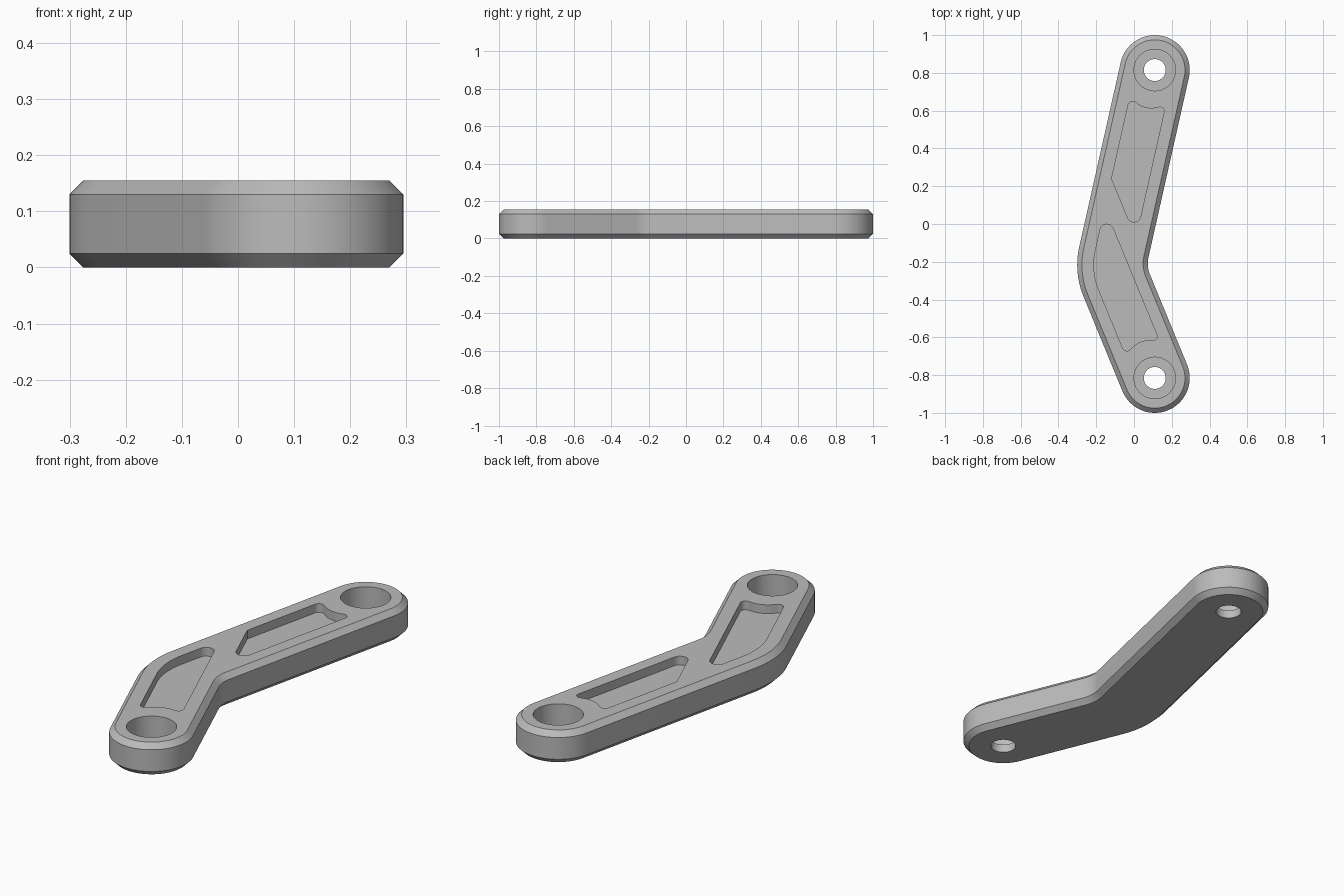
import bpy, bmesh, math
from mathutils import Vector

if "Cube" in bpy.data.objects:
    bpy.data.objects.remove(bpy.data.objects["Cube"])

# Main dimensions
WIDTH, HEIGHT, CHAMFER = 0.185, 0.155, 0.025
BORE, HOLE, BORE_FLOOR = 0.11, 0.058, 0.04
POCKET_HALF, POCKET_FLOOR = 0.097, 0.113
ELBOW = Vector((-0.127, -0.239))
PIVOTS = [Vector((0.11, 0.815)), Vector((0.11, -0.815))]
# Arm directions towards the elbow, and normals towards the outside of the bend
ALONG = [(ELBOW - p).normalized() for p in PIVOTS]
OUT = [Vector((ALONG[0].y, -ALONG[0].x)), Vector((-ALONG[1].y, ALONG[1].x))]

grey = bpy.data.materials.new("satin grey")
grey.use_nodes = True
grey.diffuse_color = (0.5, 0.5, 0.5, 1)
grey.node_tree.nodes["Principled BSDF"].inputs["Base Color"].default_value = (0.5, 0.5, 0.5, 1)


def at(arm, along, out):
    """Point in the frame of one arm, measured from its pivot."""
    return PIVOTS[arm] + ALONG[arm] * along + OUT[arm] * out


def meet(upper, lower):
    """Where two lines, offset from the arm centrelines, cross."""
    a, b = OUT
    c, d = a.dot(PIVOTS[0]) + upper, b.dot(PIVOTS[1]) + lower
    det = a.x * b.y - a.y * b.x
    return Vector(((c * b.y - d * a.y) / det, (a.x * d - b.x * c) / det))


def arc(centre, start, sweep, steps):
    a0 = math.atan2(start.y - centre.y, start.x - centre.x)
    r = (start - centre).length
    return [centre + Vector((math.cos(a0 + sweep * i / steps), math.sin(a0 + sweep * i / steps))) * r
            for i in range(steps + 1)]


def fillet(before, corner, after, radius, steps=12):
    if radius == 0:
        return [corner]
    u, v = (before - corner).normalized(), (after - corner).normalized()
    half = u.angle(v) / 2
    centre = corner + (u + v).normalized() * radius / math.sin(half)
    start = corner + u * radius / math.tan(half)
    turn = math.copysign(math.pi - 2 * half, v.x * u.y - v.y * u.x)
    return arc(centre, start, turn, steps)


def rounded(corners):
    """Closed outline from (point, radius) corners."""
    pts = []
    for i, (p, r) in enumerate(corners):
        pts += fillet(corners[i - 1][0], p, corners[(i + 1) % len(corners)][0], r)
    return pts


def arm_outline(w):
    """Bent bar outline with round ends at half-width w."""
    inset = WIDTH - w
    pts = arc(PIVOTS[0], at(0, 0, -w), math.pi, 32)
    pts += fillet(at(0, 0, w), meet(w, w), at(1, 0, w), 0.44 - inset, 20)
    pts += arc(PIVOTS[1], at(1, 0, w), math.pi, 32)
    pts += fillet(at(1, 0, -w), meet(-w, -w), at(0, 0, -w), 0.15 + inset)
    return pts


def loft(name, layers):
    """Solid skinned through (outline, height) layers."""
    bm = bmesh.new()
    rings = [[bm.verts.new((p.x, p.y, z)) for p in pts] for pts, z in layers]
    for low, high in zip(rings, rings[1:]):
        for i in range(len(low)):
            bm.faces.new((low[i - 1], low[i], high[i], high[i - 1]))
    bm.faces.new(rings[0])
    bm.faces.new(rings[-1])
    bmesh.ops.recalc_face_normals(bm, faces=bm.faces)
    mesh = bpy.data.meshes.new(name)
    bm.to_mesh(mesh)
    bm.free()
    mesh.materials.append(grey)
    obj = bpy.data.objects.new(name, mesh)
    bpy.context.collection.objects.link(obj)
    return obj


def circle(centre, radius):
    return arc(centre, centre + Vector((radius, 0)), math.tau, 48)[:-1]


# Chamfered bent bar
body = loft("link_arm", [(arm_outline(WIDTH - CHAMFER), 0), (arm_outline(WIDTH), CHAMFER),
                         (arm_outline(WIDTH), HEIGHT - CHAMFER), (arm_outline(WIDTH - CHAMFER), HEIGHT)])


# Pocket end that curves round the pivot bore
def bore_end(arm):
    return [(at(arm, 0.172, POCKET_HALF), 0.025), (at(arm, 0.218, 0), 0.12),
            (at(arm, 0.172, -POCKET_HALF), 0.022)]


h = POCKET_HALF
upper_pocket = rounded(bore_end(0) + [(meet(-h, -0.19), 0.036), (meet(h, -0.19), 0)])
lower_pocket = rounded(bore_end(1) + [(meet(h, -h), 0.036), (meet(h, h), 0.35)])

# Cutters: two pockets, then a stepped bore at each end
TOP = HEIGHT + 0.1
cutters = [loft("pocket_cutter", [(pts, POCKET_FLOOR), (pts, TOP)]) for pts in (upper_pocket, lower_pocket)]
for pivot in PIVOTS:
    cutters.append(loft("bore_cutter", [(circle(pivot, BORE), BORE_FLOOR), (circle(pivot, BORE), TOP)]))
    cutters.append(loft("hole_cutter", [(circle(pivot, HOLE), -0.1), (circle(pivot, HOLE), BORE_FLOOR + 0.03)]))

bpy.ops.object.select_all(action='DESELECT')
bpy.context.view_layer.objects.active = body
body.select_set(True)
for cutter in cutters:
    cutter.hide_render = True
    mod = body.modifiers.new("cut", 'BOOLEAN')
    mod.operation, mod.solver, mod.object = 'DIFFERENCE', 'EXACT', cutter
    bpy.ops.object.modifier_apply(modifier=mod.name)
    bpy.data.objects.remove(cutter)

bpy.ops.object.shade_smooth_by_angle(angle=math.radians(30))
